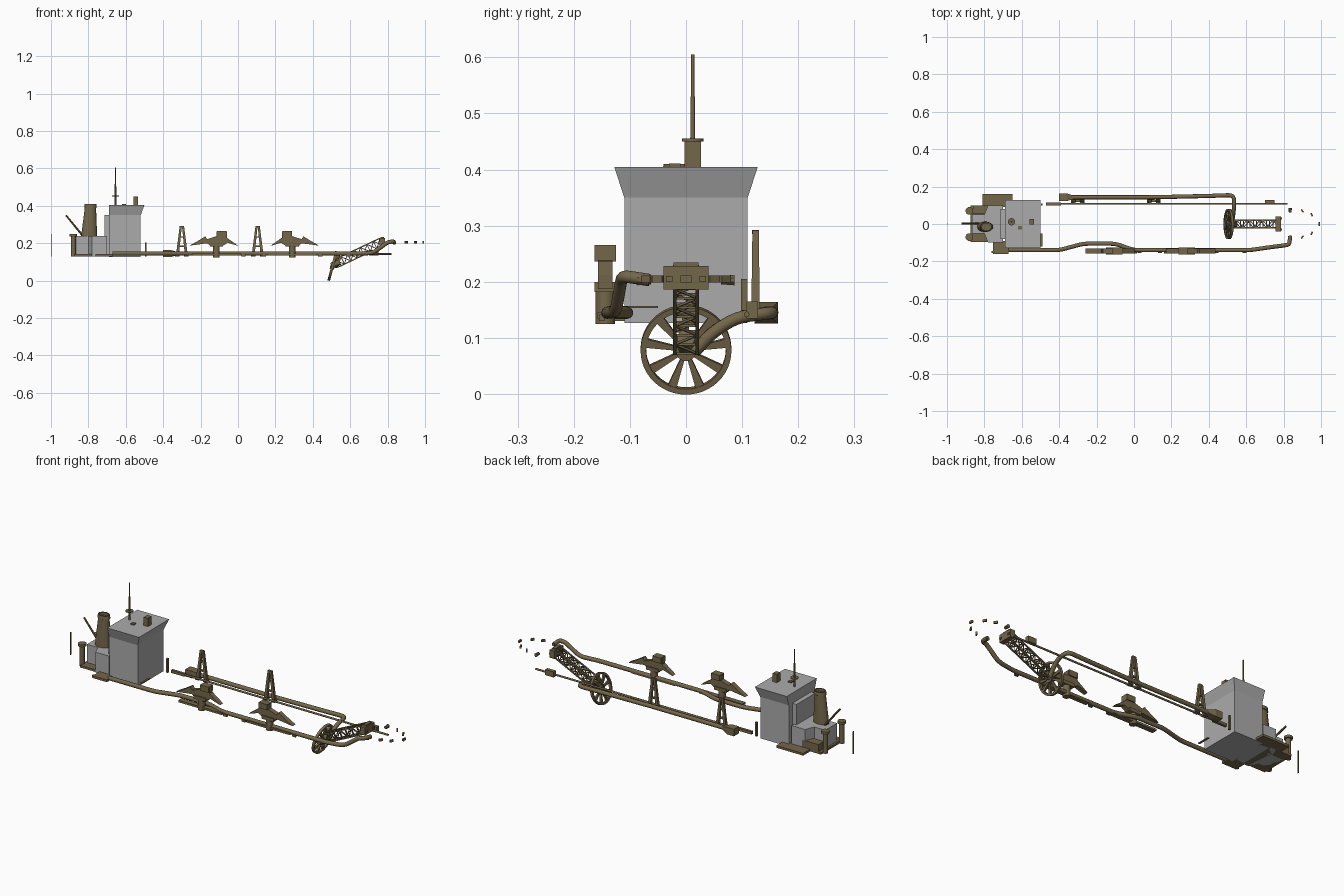
import bpy, bmesh, math
from mathutils import Vector, Matrix

if "Cube" in bpy.data.objects:
    bpy.data.objects.remove(bpy.data.objects["Cube"])


def mat(name, col):
    m = bpy.data.materials.new(name)
    m.diffuse_color = (*col, 1)
    m.use_nodes = True
    m.node_tree.nodes["Principled BSDF"].inputs["Base Color"].default_value = m.diffuse_color
    return m


BROWN = mat("bronze_brown", (0.175, 0.135, 0.068))
GREY = mat("house_grey", (0.41, 0.41, 0.41))


def finish(bm, name, m=BROWN, smooth=False):
    bmesh.ops.recalc_face_normals(bm, faces=bm.faces)
    me = bpy.data.meshes.new(name)
    bm.to_mesh(me)
    bm.free()
    me.materials.append(m)
    ob = bpy.data.objects.new(name, me)
    bpy.context.collection.objects.link(ob)
    if smooth:
        bpy.ops.object.select_all(action='DESELECT')
        bpy.context.view_layer.objects.active = ob
        ob.select_set(True)
        bpy.ops.object.shade_smooth_by_angle(angle=math.radians(35))
    return ob


def loft(bm, rings):
    """Close a stack of equal-length rings into a solid."""
    vs = [[bm.verts.new(p) for p in r] for r in rings]
    n = len(vs[0])
    for a, b in zip(vs, vs[1:]):
        for i in range(n):
            bm.faces.new((a[i], a[(i + 1) % n], b[(i + 1) % n], b[i]))
    bm.faces.new(vs[0])
    bm.faces.new(vs[-1])


def rect(x0, x1, y0, y1, z):
    return [(x0, y0, z), (x1, y0, z), (x1, y1, z), (x0, y1, z)]


def add_box(bm, x0, x1, y0, y1, z0, z1):
    loft(bm, [rect(x0, x1, y0, y1, z0), rect(x0, x1, y0, y1, z1)])


def box(name, *dims, m=BROWN):
    bm = bmesh.new()
    add_box(bm, *dims)
    return finish(bm, name, m)


def beam(bm, a, b, r0, r1=None, n=4):
    """Straight bar or cone between two points."""
    a, b = Vector(a), Vector(b)
    r1 = r0 if r1 is None else r1
    q = (b - a).to_track_quat('Z', 'Y')
    ring = lambda c, r: [c + q @ Vector((r * math.cos(t), r * math.sin(t), 0))
                         for t in (math.tau * (i + .5) / n for i in range(n))]
    loft(bm, [ring(a, r0), ring(b, r1)])


def post(name, *segments, n=12):
    bm = bmesh.new()
    for a, b, r0, r1 in segments:
        beam(bm, a, b, r0, r1, n)
    return finish(bm, name, smooth=True)


def pipe(name, pts, r):
    """Round pipe along a path with rounded bends."""
    P = [Vector(p) for p in pts]
    path = [P[0]]
    for a, b, c in zip(P, P[1:], P[2:]):
        d = min(.03, (a - b).length * .45, (c - b).length * .45)
        s, e = b + (a - b).normalized() * d, b + (c - b).normalized() * d
        path += [s.lerp(b, t).lerp(b.lerp(e, t), t) for t in (0, .25, .5, .75, 1)]
    path.append(P[-1])
    rings, up = [], Vector((0, 0, 1))
    for i, p in enumerate(path):
        t = (path[min(i + 1, len(path) - 1)] - path[max(i - 1, 0)]).normalized()
        s = t.cross(up).normalized()
        u = s.cross(t)
        rings.append([p + r * (math.cos(k * math.tau / 12) * s + math.sin(k * math.tau / 12) * u)
                      for k in range(12)])
    bm = bmesh.new()
    loft(bm, rings)
    return finish(bm, name, smooth=True)


# Deckhouse: aft house, middle step, bridge tower with flared top
bm = bmesh.new()
plan = [(-.865, -.05), (-.80, -.05), (-.78, -.1), (-.70, -.1), (-.70, .1), (-.78, .1), (-.80, .05), (-.865, .05)]
loft(bm, [[(x, y, z) for x, y in plan] for z in (.13, .24)])
finish(bm, "aft_house", GREY)
box("middle_house", -.715, -.68, -.08, .08, .13, .35, m=GREY)
bm = bmesh.new()
loft(bm, [rect(-.69, -.52, -.11, .11, .127), rect(-.69, -.52, -.11, .11, .35),
          rect(-.69, -.50, -.128, .128, .405)])
finish(bm, "bridge_tower", GREY)

# Roof fittings
box("roof_locker", -.56, -.535, -.003, .027, .405, .45)
box("roof_hatch", -.62, -.60, -.03, -.01, .405, .411)
post("antenna_mast", ((-.655, .012, .405), (-.655, .012, .53), .005, .004),
     ((-.655, .012, .53), (-.655, .012, .605), .003, .003),
     ((-.655, .012, .450), (-.655, .012, .455), .02, .02))

# Funnel with sunken mouth
bm = bmesh.new()
ell = lambda cx, rx, ry, z: [(cx + rx * math.cos(k * math.tau / 24), -.015 + ry * math.sin(k * math.tau / 24), z)
                             for k in range(24)]
loft(bm, [ell(-.796, .043, .028, .235), ell(-.789, .030, .024, .39), ell(-.789, .034, .027, .392),
          ell(-.789, .031, .025, .41), ell(-.789, .025, .019, .41), ell(-.789, .025, .019, .395)])
finish(bm, "funnel", smooth=True)
post("leaning_spar", ((-.83, .003, .24), (-.92, .003, .35), .006, .005), n=8)
box("stern_marker", -1.0, -.996, -.003, .003, .13, .25)

# Stern deck plates, lockers and capped posts
box("deck_plate_port", -.81, -.65, .09, .16, .13, .142)
box("deck_plate_starboard", -.755, -.67, -.16, -.09, .13, .142)
box("deck_plate_stern", -.875, -.745, -.095, .1, .13, .142)
box("deck_locker", -.86, -.76, .055, .1, .142, .18)
for s, side in ((1, "port"), (-1, "starboard")):
    post("stern_post_" + side, ((-.88, s * .07, .13), (-.88, s * .07, .245), .013, .013),
         ((-.88, s * .07, .237), (-.88, s * .07, .25), .021, .021))
box("tower_front_step", -.50, -.49, -.12, -.05, .153, .157)

# Main pipes
pipe("starboard_pipe", [(-.67, -.14, .145), (-.40, -.14, .145), (-.27, -.105, .145), (-.10, -.105, .145),
                        (0, -.14, .145), (.62, -.14, .145), (.72, -.125, .147), (.80, -.115, .205),
                        (.83, -.11, .21), (.835, -.065, .203)], .011)
pipe("port_suction_pipe", [(-.36, .143, .145), (.10, .143, .145), (.40, .15, .145), (.535, .155, .145),
                           (.535, .09, .137), (.53, .045, .108), (.525, .015, .075)], .011)
pipe("port_thin_pipe", [(-.47, .108, .142), (.74, .108, .142), (.82, .108, .142)], .005)
bm = bmesh.new()
loft(bm, [[(x, y, z) for y, z in ((.143 - h, .145 - h * .9), (.143 + h, .145 - h * .9),
                                  (.143 + h, .145 + h * .9), (.143 - h, .145 + h * .9))]
          for x, h in ((-.40, .021), (-.36, .021), (-.325, .010))])
finish(bm, "pipe_intake")
box("pipe_valve", -.47, -.39, .1, .114, .135, .15)
box("port_bow_locker", .70, .75, .108, .128, .135, .165)
box("port_ladder", -.498, -.488, .098, .11, .13, .205)

# Swell arms on pedestals, mirrored fore and aft
prof = [(-.145, .187), (-.10, .212), (-.06, .237), (-.05, .222), (0, .238), (0, .264), (.055, .264),
        (.055, .23), (.118, .185), (.06, .203), (.035, .187), (-.035, .187), (-.05, .2)]
for cx, s, name in ((-.115, 1, "aft"), (.29, -1, "fore")):
    bm = bmesh.new()
    loft(bm, [[(cx + s * x, y, z) for x, z in prof] for y in (-.157, -.131)])
    add_box(bm, *sorted((cx + s * .002, cx + s * .053)), -.163, -.125, .236, .266)
    add_box(bm, cx - .035, cx + .035, -.163, -.125, .182, .2)
    finish(bm, "swell_arm_" + name)
    post("arm_pedestal_" + name, ((cx, -.144, .125), (cx, -.144, .185), .018, .018))
    box("pedestal_foot_" + name, cx - .13, cx + .13, -.158, -.13, .135, .146)

# Port A-frame masts
for cx, name in ((-.30, "aft"), (.105, "fore")):
    bm = bmesh.new()
    for s in (-1, 1):
        beam(bm, (cx + s * .024, .124, .135), (cx + s * .006, .124, .291), .011, .008)
        add_box(bm, cx + s * .024 - .012, cx + s * .024 + .012, .112, .136, .13, .14)
    for z, w in ((.18, .018), (.23, .012), (.285, .008)):
        add_box(bm, cx - w, cx + w, .118, .13, z, z + .007)
    finish(bm, "a_frame_" + name)

# Digging wheel: rim, hub and nine spokes widening outward
bm = bmesh.new()
N = 48
prof = [(.071, -.007), (.081, -.007), (.081, .007), (.071, .007)]
rows = [[bm.verts.new((r * math.cos(k * math.tau / N), r * math.sin(k * math.tau / N), h)) for r, h in prof]
        for k in range(N)]
for k in range(N):
    a, b = rows[k], rows[(k + 1) % N]
    for i in range(4):
        bm.faces.new((a[i], a[(i + 1) % 4], b[(i + 1) % 4], b[i]))
for k in range(9):
    t = math.tau * k / 9 + math.pi
    d, e = Vector((math.cos(t), math.sin(t), 0)), Vector((-math.sin(t), math.cos(t), 0))
    loft(bm, [[d * r + e * u * w + Vector((0, 0, v * .005)) for u, v in ((-1, -1), (1, -1), (1, 1), (-1, 1))]
              for r, w in ((.01, .003), (.073, .008))])
beam(bm, (0, 0, -.012), (0, 0, .012), .018, n=16)
bm.transform(Matrix.Translation((.506, 0, .079)) @ Matrix.Rotation(math.radians(105), 4, 'Y'))
finish(bm, "digging_wheel", smooth=True)

# Lattice ladder: four chords with zig-zag bracing
bm = bmesh.new()
A, B = Vector((.525, 0, .092)), Vector((.768, 0, .207))
up = Vector((-(B - A).z, 0, (B - A).x)).normalized()
pt = lambda i, y, v: A.lerp(B, i / 7) + Vector((0, y * .02, 0)) + up * v * .022
corners = [(-1, -1), (1, -1), (1, 1), (-1, 1)]
for k in range(4):
    c, d = corners[k], corners[(k + 1) % 4]
    beam(bm, pt(0, *c), pt(7, *c), .0045)
    for i in range(8):
        beam(bm, pt(i, *c), pt(i, *d), .003)
        if i < 7:
            p, q = (c, d) if i % 2 else (d, c)
            beam(bm, pt(i, *p), pt(i + 1, *q), .003)
finish(bm, "lattice_ladder")
post("wheel_axle", ((.50, 0, .08), (.545, 0, .1), .016, .016))
box("ladder_head", .757, .785, -.04, .04, .186, .228)
box("ladder_head_cap", .762, .78, -.022, .022, .228, .234)
for s in (-1, 1):
    box("ladder_head_lug", .785, .79, s * .03 - .006, s * .03 + .006, .2, .21)

# Bow nozzles, bow chocks and side chocks
for s in (-1, 1):
    post("bow_nozzle", ((.835, s * .062, .203), (.835, s * .086, .203), .008, .01), n=8)
for x, y in ((.90, .07), (.90, -.07), (.95, .05), (.95, -.05), (.99, 0)):
    bm = bmesh.new()
    add_box(bm, -.01, .01, -.004, .004, .199, .211)
    bm.transform(Matrix.Translation((x, y, 0)) @ Matrix.Rotation(math.atan2(-.09, y) if y else math.pi / 2, 4, 'Z'))
    finish(bm, "bow_chock")
for x in (-.75, .03, .14, .44, .59):
    box("side_chock", x - .011, x + .011, -.155, -.145, .13, .142)
